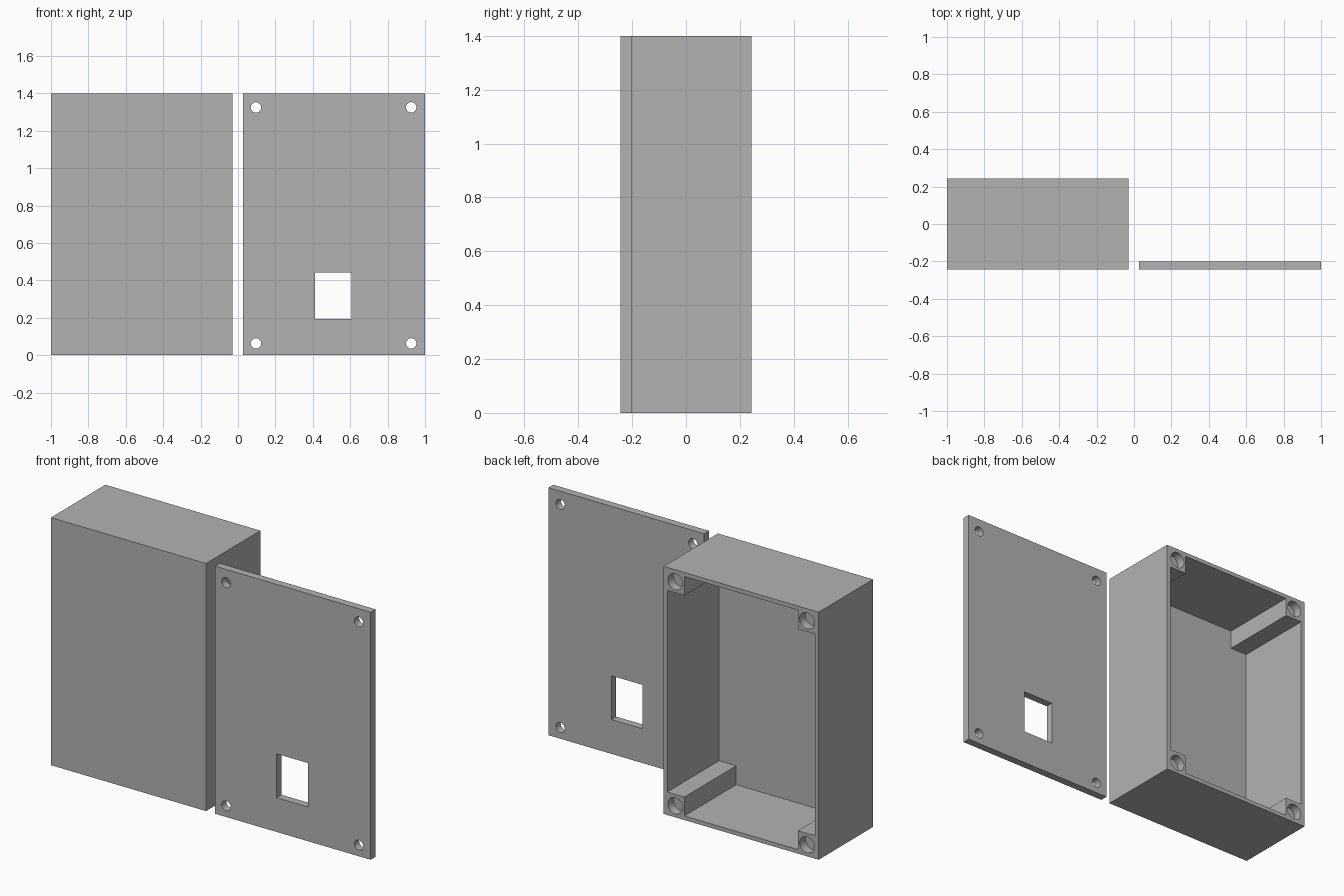
import bpy
import bmesh
from math import cos, sin, pi, radians

cube = bpy.data.objects.get("Cube")
if cube:
    bpy.data.objects.remove(cube, do_unlink=True)

grey = bpy.data.materials.new("plain grey")
grey.use_nodes = True
grey.diffuse_color = (0.45, 0.45, 0.45, 1)
grey.node_tree.nodes["Principled BSDF"].inputs["Base Color"].default_value = (0.45, 0.45, 0.45, 1)


def prism(name, outline, y0, y1):
    """Extrude an (x, z) outline from y0 to y1."""
    bm = bmesh.new()
    base = bm.faces.new([bm.verts.new((x, y0, z)) for x, z in outline])
    grown = bmesh.ops.extrude_face_region(bm, geom=[base])
    verts = [v for v in grown["geom"] if isinstance(v, bmesh.types.BMVert)]
    bmesh.ops.translate(bm, verts=verts, vec=(0, y1 - y0, 0))
    bmesh.ops.recalc_face_normals(bm, faces=bm.faces)
    mesh = bpy.data.meshes.new(name)
    bm.to_mesh(mesh)
    bm.free()
    mesh.materials.append(grey)
    obj = bpy.data.objects.new(name, mesh)
    bpy.context.collection.objects.link(obj)
    return obj


def rect(x0, x1, z0, z1):
    return [(x0, z0), (x1, z0), (x1, z1), (x0, z1)]


def circle(cx, cz, r, n=32):
    return [(cx + r * cos(2 * pi * i / n), cz + r * sin(2 * pi * i / n)) for i in range(n)]


def cut(target, outline, y0, y1):
    """Subtract a prism from the target and discard the cutter."""
    cutter = prism("cutter", outline, y0, y1)
    cutter.hide_render = True
    bpy.ops.object.select_all(action="DESELECT")
    bpy.context.view_layer.objects.active = target
    target.select_set(True)
    mod = target.modifiers.new("cut", "BOOLEAN")
    mod.operation = "DIFFERENCE"
    mod.solver = "EXACT"
    mod.object = cutter
    bpy.ops.object.modifier_apply(modifier=mod.name)
    bpy.data.objects.remove(cutter, do_unlink=True)


def finish(obj):
    bpy.ops.object.select_all(action="DESELECT")
    bpy.context.view_layer.objects.active = obj
    obj.select_set(True)
    bpy.ops.object.shade_smooth_by_angle(angle=radians(30))


HEIGHT, FRONT, BACK = 1.4, -0.243, 0.243
WALL, POST = 0.023, 0.13

# Enclosure: open at the back, with a square screw post in each corner
L, R = -1.0, -0.03
box = prism("enclosure_box", rect(L, R, 0, HEIGHT), FRONT, BACK)
xa, xb, xc, xd = L + WALL, L + POST, R - POST, R - WALL
za, zb, zc, zd = WALL, POST, HEIGHT - POST, HEIGHT - WALL
cavity = [(xb, za), (xc, za), (xc, zb), (xd, zb), (xd, zc), (xc, zc),
          (xc, zd), (xb, zd), (xb, zc), (xa, zc), (xa, zb), (xb, zb)]
cut(box, cavity, FRONT + WALL, BACK + 0.1)

# Blind insert holes in the post ends
for x in (L + 0.073, R - 0.073):
    for z in (0.065, HEIGHT - 0.068):
        cut(box, circle(x, z, 0.046), BACK - 0.05, BACK + 0.1)
finish(box)

# Lid: flat plate with four screw holes and a rectangular window
lid = prism("lid_plate", rect(0.027, 1.0, 0, HEIGHT), FRONT, -0.2)
for x in (0.096, 0.926):
    for z in (0.063, 1.325):
        cut(lid, circle(x, z, 0.028), FRONT - 0.1, 0)
cut(lid, rect(0.412, 0.607, 0.194, 0.442), FRONT - 0.1, 0)
finish(lid)
